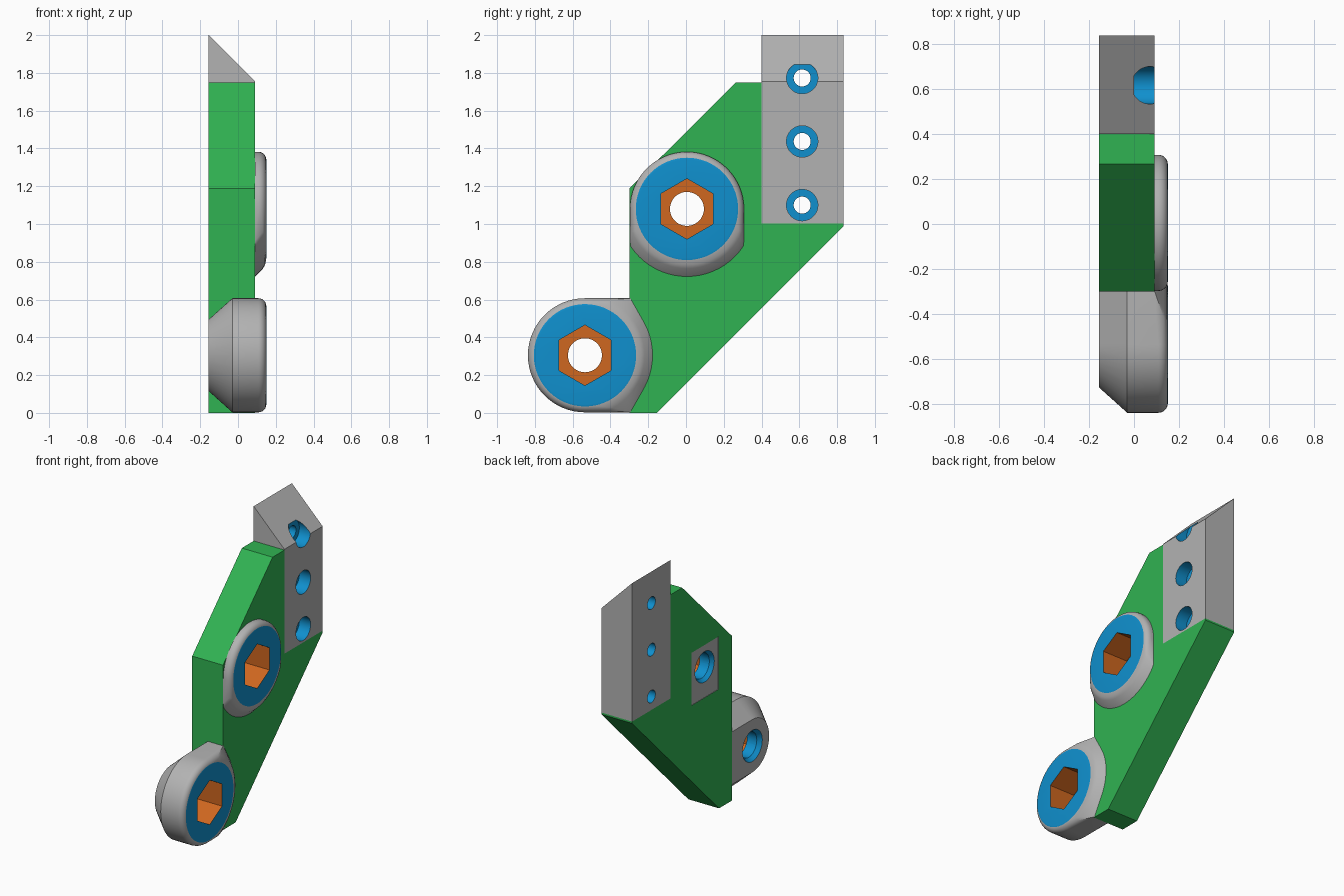
import bpy, bmesh, math
from mathutils import Vector

cube = bpy.data.objects.get("Cube")
if cube:
    bpy.data.objects.remove(cube, do_unlink=True)


def material(name, rgb):
    m = bpy.data.materials.new(name)
    m.use_nodes = True
    m.diffuse_color = (*rgb, 1)
    m.node_tree.nodes["Principled BSDF"].inputs["Base Color"].default_value = (*rgb, 1)
    return m


GREEN = material("green", (0.03, 0.45, 0.085))
GREY = material("grey", (0.45, 0.45, 0.45))
BLUE = material("blue", (0.005, 0.28, 0.62))
ORANGE = material("orange", (0.62, 0.135, 0.014))

BACK, FACE, BOSS_FACE = -0.155, 0.09, 0.15
UPPER = (0.005, 1.08)      # y, z of the pivot centres
LOWER = (-0.535, 0.305)


def finish(bm, name, *mats):
    bmesh.ops.recalc_face_normals(bm, faces=bm.faces)
    mesh = bpy.data.meshes.new(name)
    bm.to_mesh(mesh)
    bm.free()
    for m in mats:
        mesh.materials.append(m)
    ob = bpy.data.objects.new(name, mesh)
    bpy.context.collection.objects.link(ob)
    return ob


def prism(name, profile, offset, mat):
    """Extrude a closed outline along an offset."""
    bm = bmesh.new()
    face = bm.faces.new([bm.verts.new(p) for p in profile])
    new = bmesh.ops.extrude_face_region(bm, geom=[face])["geom"]
    bmesh.ops.translate(bm, vec=offset, verts=[v for v in new if isinstance(v, bmesh.types.BMVert)])
    return finish(bm, name, mat)


def hull(name, points, *mats):
    """Convex solid; a second material colours the flat front cap."""
    bm = bmesh.new()
    for p in points:
        bm.verts.new(p)
    res = bmesh.ops.convex_hull(bm, input=bm.verts)
    loose = {g for g in res["geom_interior"] + res["geom_unused"] if isinstance(g, bmesh.types.BMVert)}
    bmesh.ops.delete(bm, geom=list(loose), context="VERTS")
    bmesh.ops.remove_doubles(bm, verts=bm.verts, dist=0.0005)
    bmesh.ops.dissolve_limit(bm, angle_limit=math.radians(0.5), verts=bm.verts, edges=bm.edges)
    bmesh.ops.recalc_face_normals(bm, faces=bm.faces)
    if len(mats) > 1:
        for f in bm.faces:
            if f.normal.x > 0.99 and f.calc_center_median().x > BOSS_FACE - 0.005:
                f.material_index = 1
    return finish(bm, name, *mats)


def ring(x, r, sides=64):
    turns = [2 * math.pi * i / sides for i in range(sides)]
    return [(x, r * math.sin(a), r * math.cos(a)) for a in turns]


def cut(ob, cutter):
    """Subtract a cutter and keep its colour on the cut faces."""
    cutter.hide_render = True
    mod = ob.modifiers.new("cut", "BOOLEAN")
    mod.operation = "DIFFERENCE"
    mod.solver = "EXACT"
    mod.material_mode = "TRANSFER"
    mod.object = cutter
    bpy.context.view_layer.objects.active = ob
    bpy.ops.object.modifier_apply(modifier=mod.name)
    bpy.data.objects.remove(cutter, do_unlink=True)


def drill(ob, centre, x0, x1, r0, mat, sides=48, r1=None):
    y, z = centre
    pts = ring(x0, r0, sides) + ring(x1, r0 if r1 is None else r1, sides)
    cut(ob, hull("cutter", [(px, py + y, pz + z) for px, py, pz in pts], mat))


def pivot_hole(ob, centre):
    drill(ob, centre, -0.05, 0.3, 0.16, ORANGE, sides=6)
    drill(ob, centre, -0.3, 0.3, 0.09, BLUE)
    drill(ob, centre, BACK - 0.01, -0.12, 0.12, BLUE, r1=0.085)


def smooth(ob):
    bpy.ops.object.select_all(action="DESELECT")
    ob.select_set(True)
    bpy.context.view_layer.objects.active = ob
    bpy.ops.object.shade_smooth_by_angle(angle=math.radians(28))


# Rounded boss in local (x, u, v), where u is the flared direction
R = 0.302
fillet = 0.042
rim = []
for i in range(7):
    a = math.pi / 2 * i / 6
    rim += ring(BOSS_FACE - fillet + fillet * math.sin(a), R - fillet + fillet * math.cos(a))
flare = []
for x, r in ((FACE, 0.358), (0.132, 0.316), (0.143, 0.297)):
    flare += [(px, u, max(-R, min(R, v))) for px, u, v in ring(x, r) if u > 0.1]
front = rim + flare

# Lower boss: tapered back, carried sideways into the plate
tail = ring(BACK, 0.19) + ring(-0.03, R)
for s in (-1, 1):
    tail += [(BACK, 0.24, s * 0.19), (-0.03, 0.24, s * R), (FACE, 0.24, s * R)]
lower_boss = hull("lower_boss", [(x, LOWER[0] + u, LOWER[1] + v) for x, u, v in front + tail], GREY, BLUE)
pivot_hole(lower_boss, LOWER)

# Upper boss: the flare points down
upper_boss = hull("upper_boss", [(x, UPPER[0] + v, UPPER[1] - u) for x, u, v in front + ring(FACE, R)],
                  GREY, BLUE)
pivot_hole(upper_boss, UPPER)

# Main plate with a flush grey patch on its back
outline = [(-0.3, 0), (-0.155, 0), (0.835, 0.99), (0.835, 1.003), (0.4, 1.003),
           (0.4, 1.75), (0.265, 1.75), (-0.3, 1.188)]
plate = prism("plate", [(BACK, y, z) for y, z in outline], Vector((FACE - BACK, 0, 0)), GREEN)
patch = [(BACK - 0.05, UPPER[0] + y, UPPER[1] + z)
         for y, z in ((-0.155, -0.22), (0.155, -0.22), (0.155, 0.16), (-0.155, 0.16))]
cut(plate, prism("cutter", patch, Vector((0.053, 0, 0)), GREY))
pivot_hole(plate, UPPER)

# Mounting block with a sloped top and three stepped screw holes
side = [(BACK, 1.003), (FACE, 1.003), (FACE, 1.755), (BACK, 2.0)]
block = prism("mounting_block", [(x, 0.4, z) for x, z in side], Vector((0, 0.435, 0)), GREY)
for z in (1.1, 1.437, 1.773):
    drill(block, (0.615, z), 0.0, 0.3, 0.083, BLUE)
    drill(block, (0.615, z), -0.3, 0.3, 0.045, BLUE)

for part in (lower_boss, upper_boss, plate, block):
    smooth(part)
